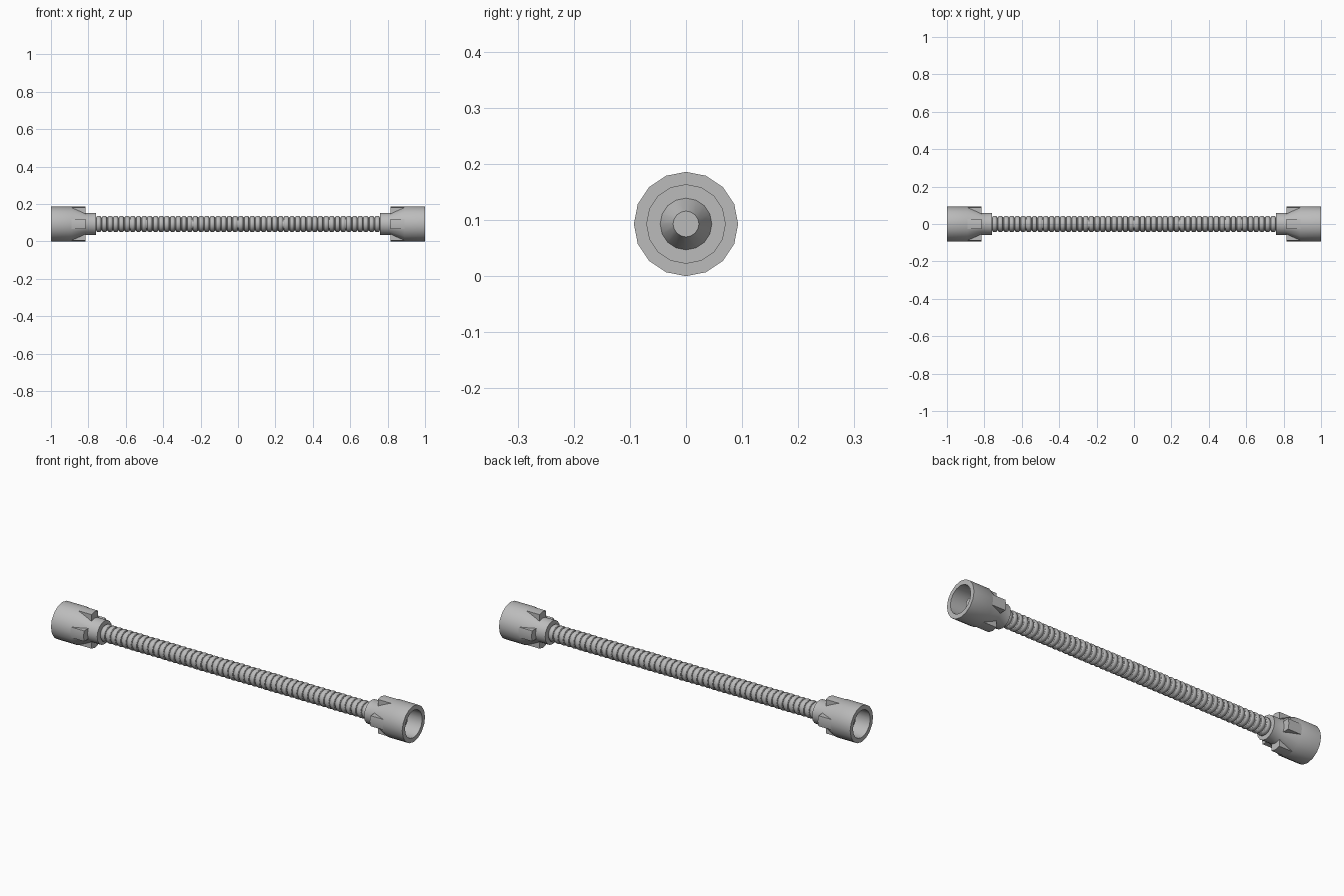
import bpy, bmesh
from math import sin, cos, pi, radians

cube = bpy.data.objects.get("Cube")
if cube:
    bpy.data.objects.remove(cube, do_unlink=True)

R = 0.093          # coupling radius, also the height of the axis
NECK_END = 0.76    # where the hose enters the couplings

grey = bpy.data.materials.new("light_grey")
grey.use_nodes = True
colour = (0.5, 0.5, 0.5, 1)
grey.diffuse_color = colour
grey.node_tree.nodes["Principled BSDF"].inputs["Base Color"].default_value = colour


def finish(name, bm):
    bmesh.ops.recalc_face_normals(bm, faces=bm.faces)
    mesh = bpy.data.meshes.new(name)
    bm.to_mesh(mesh)
    bm.free()
    mesh.materials.append(grey)
    obj = bpy.data.objects.new(name, mesh)
    bpy.context.collection.objects.link(obj)
    obj.location.z = R
    bpy.ops.object.select_all(action='DESELECT')
    obj.select_set(True)
    bpy.context.view_layer.objects.active = obj
    bpy.ops.object.shade_smooth_by_angle(angle=radians(32))
    return obj


def lathe(bm, profile, sides):
    """Turn (x, radius) points around the x axis and cap both ends."""
    rings = [[bm.verts.new((x, r * sin(2 * pi * k / sides), r * cos(2 * pi * k / sides)))
              for k in range(sides)] for x, r in profile]
    for a, b in zip(rings, rings[1:]):
        for k in range(sides):
            n = (k + 1) % sides
            bm.faces.new((a[k], a[n], b[n], b[k]))
    bm.faces.new(rings[0])
    bm.faces.new(rings[-1])


def add_fin(bm, x0, x1, turn):
    """Grip fin whose outer face follows the coupling's facets."""
    half = 0.027
    section = [(-half, 0.05), (-half, 0.0876), (0, R), (half, 0.0876), (half, 0.05)]
    ends = [[bm.verts.new((x, y * cos(turn) - z * sin(turn), y * sin(turn) + z * cos(turn)))
             for y, z in section] for x in (x0, x1)]
    for k in range(5):
        n = (k + 1) % 5
        bm.faces.new((ends[0][k], ends[0][n], ends[1][n], ends[1][k]))
    bm.faces.new(ends[0])
    bm.faces.new(ends[1])


# Couplings: neck, taper, barrel, open bore and the cone-shaped seat inside
coupling = [(NECK_END, 0.03), (NECK_END, 0.06), (0.815, 0.06), (0.89, R), (1, R),
            (1, 0.07), (0.9, 0.07), (0.9, 0.046), (0.95, 0.023)]
for side, sign in (("left", 1), ("right", -1)):
    bm = bmesh.new()
    lathe(bm, [(sign * x, r) for x, r in coupling], 16)
    finish(side + "_coupling", bm)
    bm = bmesh.new()
    for k in range(4):
        add_fin(bm, sign * 0.815, sign * 0.892, k * pi / 2)
    finish(side + "_grip_fins", bm)

# Hose: rounded ribs with narrow valleys
ribs = 50
pitch = 2 * NECK_END / ribs
hose = []
for i in range(ribs):
    mid = -NECK_END + (i + 0.5) * pitch
    for j in range(7):
        a = pi * j / 6
        hose.append((mid - 0.45 * pitch * cos(a), 0.034 + 0.01 * sin(a)))
bm = bmesh.new()
lathe(bm, hose, 24)
finish("corrugated_hose", bm)
